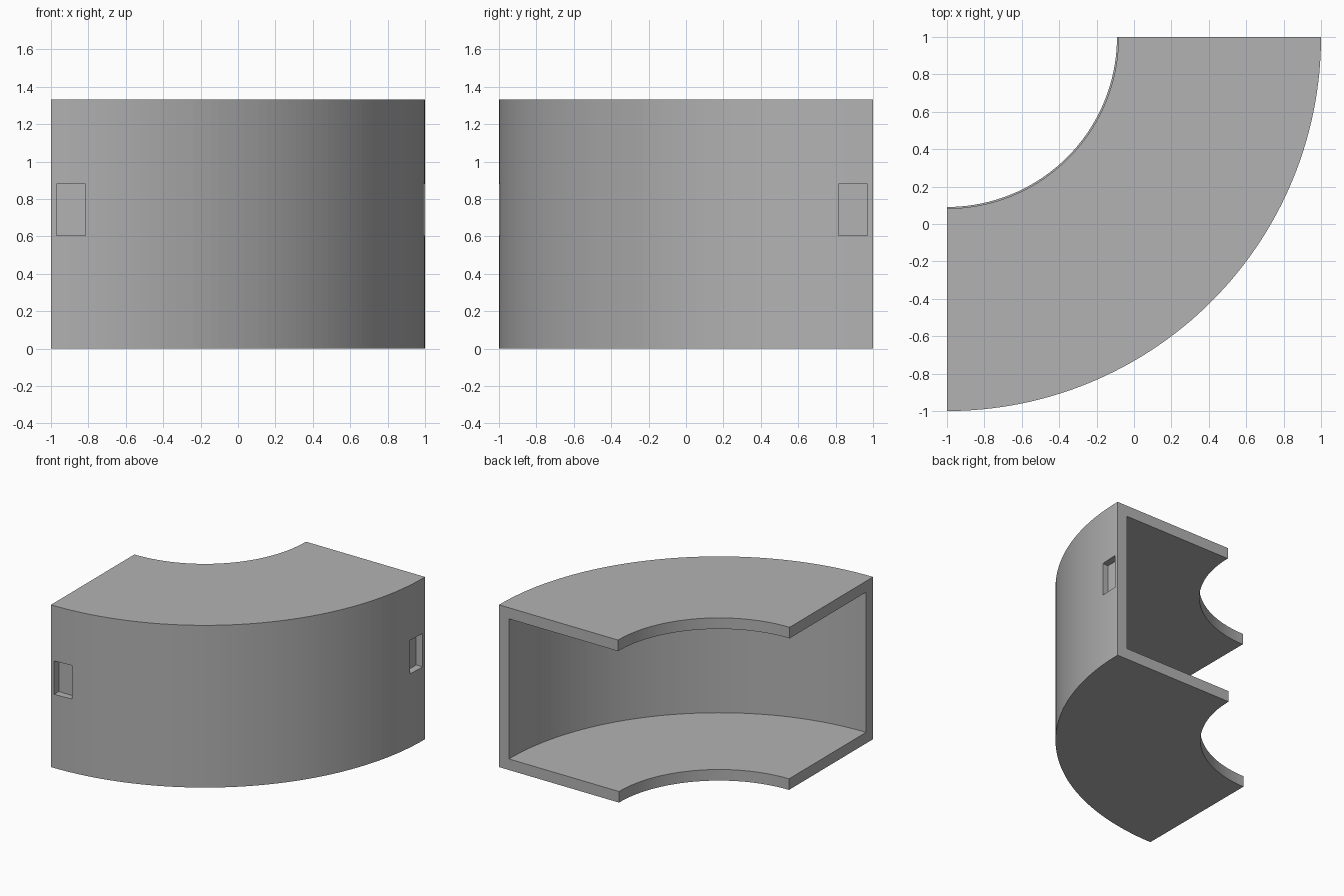
import bpy
import bmesh
from math import pi
from mathutils import Vector, Matrix

cube = bpy.data.objects.get("Cube")
if cube:
    bpy.data.objects.remove(cube, do_unlink=True)

HEIGHT = 1.333
WALL = 0.091
OUTER = 2.0
LIP_TOP = 0.917
LIP_BOTTOM = 0.909
SEGMENTS = 64
CENTRE = Vector((-1, 1, 0))      # centre of the quarter turn

grey = bpy.data.materials.new("plain grey")
grey.use_nodes = True
colour = (0.45, 0.45, 0.45, 1)
grey.diffuse_color = colour
grey.node_tree.nodes["Principled BSDF"].inputs["Base Color"].default_value = colour


def add_object(name, bm):
    bmesh.ops.recalc_face_normals(bm, faces=bm.faces)
    mesh = bpy.data.meshes.new(name)
    bm.to_mesh(mesh)
    bm.free()
    mesh.materials.append(grey)
    obj = bpy.data.objects.new(name, mesh)
    bpy.context.collection.objects.link(obj)
    return obj


# Channel: a C-shaped section swept through a quarter turn
inner = OUTER - WALL
section = [
    (LIP_BOTTOM, 0), (OUTER, 0), (OUTER, HEIGHT), (LIP_TOP, HEIGHT),
    (LIP_TOP, HEIGHT - WALL), (inner, HEIGHT - WALL),
    (inner, WALL), (LIP_BOTTOM, WALL),
]
bm = bmesh.new()
rings = []
for i in range(SEGMENTS + 1):
    turn = Matrix.Rotation(-pi / 2 + i * pi / 2 / SEGMENTS, 3, "Z")
    rings.append([bm.verts.new(CENTRE + turn @ Vector((r, 0, z))) for r, z in section])
for a, b in zip(rings, rings[1:]):
    for k in range(len(section)):
        n = (k + 1) % len(section)
        bm.faces.new((a[k], a[n], b[n], b[k]))
bm.faces.new(rings[0])
bm.faces.new(rings[-1])
channel = add_object("curved_channel", bm)

# Blind slots near both ends of the outer wall
bm = bmesh.new()
for centre, size in (((-0.893, -1.0, 0.743), (0.155, 0.12, 0.275)),
                     ((1.0, 0.893, 0.743), (0.12, 0.155, 0.275))):
    bmesh.ops.create_cube(bm, size=1, matrix=Matrix.LocRotScale(Vector(centre), None, Vector(size)))
cutter = add_object("slot_cutter", bm)
cutter.hide_render = True

cut = channel.modifiers.new("slots", "BOOLEAN")
cut.operation = "DIFFERENCE"
cut.solver = "EXACT"
cut.object = cutter
bpy.context.view_layer.objects.active = channel
channel.select_set(True)
bpy.ops.object.modifier_apply(modifier=cut.name)
bpy.data.objects.remove(cutter, do_unlink=True)
